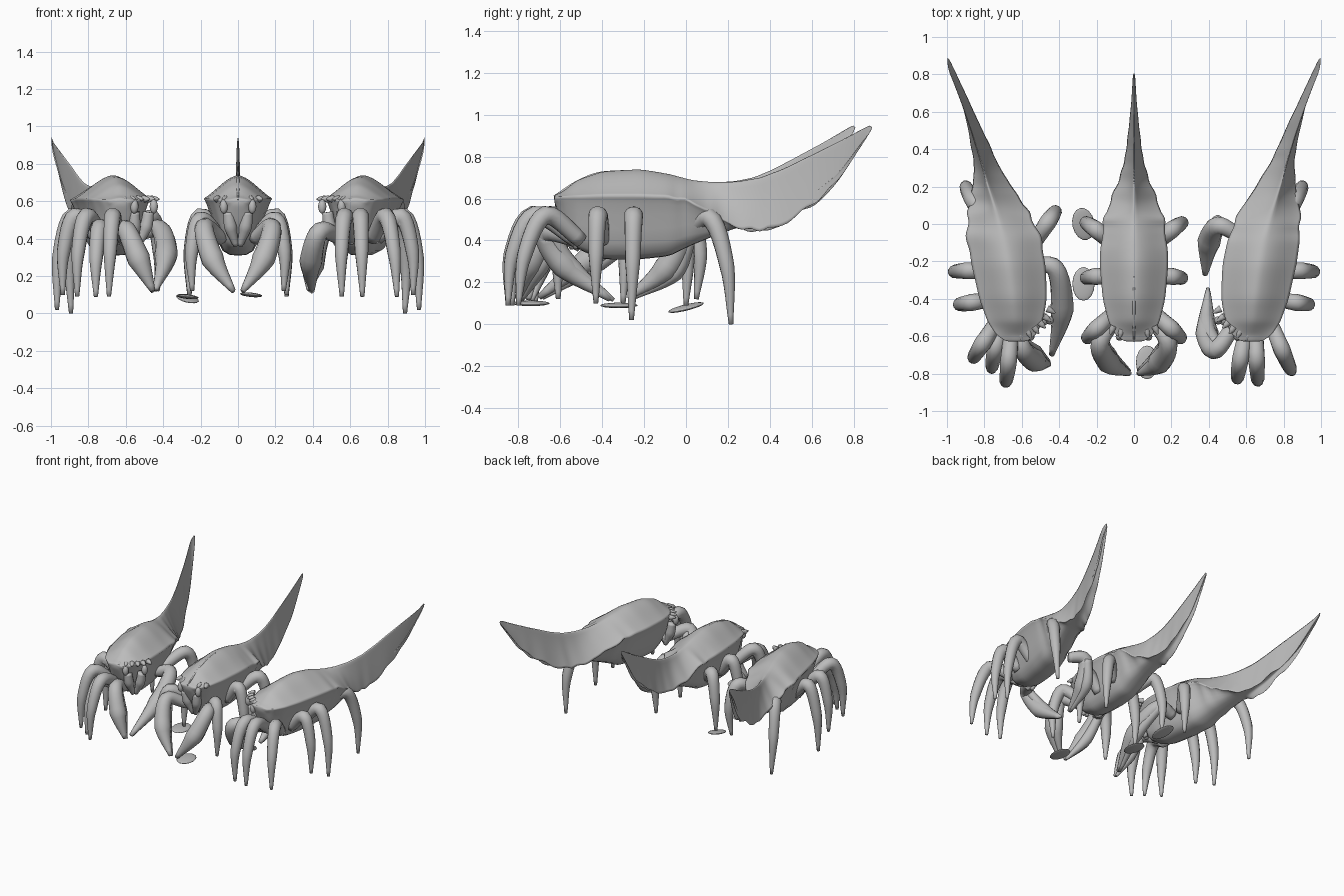
import bpy, bmesh, math, random
from mathutils import Vector

random.seed(4)
if "Cube" in bpy.data.objects:
    bpy.data.objects.remove(bpy.data.objects["Cube"])

grey = bpy.data.materials.new("shell_grey")
grey.use_nodes = True
grey.diffuse_color = (0.5, 0.5, 0.5, 1)
grey.node_tree.nodes["Principled BSDF"].inputs["Base Color"].default_value = (0.5, 0.5, 0.5, 1)


def add_mesh(name, bm):
    bmesh.ops.recalc_face_normals(bm, faces=bm.faces)
    me = bpy.data.meshes.new(name)
    bm.to_mesh(me)
    bm.free()
    me.materials.append(grey)
    me.polygons.foreach_set("use_smooth", [True] * len(me.polygons))
    ob = bpy.data.objects.new(name, me)
    bpy.context.collection.objects.link(ob)
    return ob


def tube(name, points, radii):
    """Tapered round limb along a smooth path."""
    pts = [Vector(p) for p in points]
    ext = [2 * pts[0] - pts[1]] + pts + [2 * pts[-1] - pts[-2]]
    path = []
    for i in range(len(pts) - 1):
        a, b, c, d = ext[i:i + 4]
        for k in range(6):
            t = k / 6
            p = 0.5 * (2 * b + (c - a) * t + (2 * a - 5 * b + 4 * c - d) * t * t
                       + (3 * b - a - 3 * c + d) * t ** 3)
            path.append((p, radii[i] + (radii[i + 1] - radii[i]) * t))
    path.append((pts[-1], radii[-1]))
    bm, rings = bmesh.new(), []
    side = None
    for i, (p, r) in enumerate(path):
        direction = (path[min(i + 1, len(path) - 1)][0] - path[max(i - 1, 0)][0]).normalized()
        if side is None:
            side = direction.orthogonal()
        side = (side - direction * side.dot(direction)).normalized()
        up = direction.cross(side)
        rings.append([bm.verts.new(p + r * (side * math.cos(a) + up * math.sin(a)))
                      for a in (math.tau * k / 12 for k in range(12))])
    for a, b in zip(rings, rings[1:]):
        for k in range(12):
            bm.faces.new((a[k], a[k - 1], b[k - 1], b[k]))
    bm.faces.new(rings[0])
    bm.faces.new(rings[-1])
    return add_mesh(name, bm)


def blob(name, place, size, turn=(0, 0, 0)):
    bm = bmesh.new()
    bmesh.ops.create_uvsphere(bm, u_segments=16, v_segments=10, radius=1)
    ob = add_mesh(name, bm)
    ob.location, ob.scale, ob.rotation_euler = place, size, turn


# Shell stations: y, half width, ridge height, rim height, belly height
STATIONS = [
    (-.63, .05, .615, .607, .585), (-.59, .1, .632, .61, .49), (-.52, .138, .688, .612, .36),
    (-.40, .168, .73, .615, .31), (-.22, .184, .741, .615, .31), (-.08, .18, .718, .61, .325),
    (.03, .163, .69, .59, .38), (.12, .13, .685, .52, .42), (.22, .085, .695, .46, .46),
    (.32, .056, .715, .445, .49), (.42, .04, .758, .48, .53), (.54, .025, .82, .56, .61),
    (.66, .014, .882, .68, .72), (.81, .005, .96, .935, .935)]


def shell(name, turn):
    """Domed shell with a flared rim that sweeps back into a roof-like tail."""
    rows = []
    for a, b in zip(STATIONS, STATIONS[1:]):
        for t in (0, 1 / 3, 2 / 3):
            rows.append([p + (q - p) * t for p, q in zip(a, b)])
    rows.append(STATIONS[-1])
    bm, rings = bmesh.new(), []
    for y, w, top, rim, belly in rows:
        tail = min(1, max(0, (y + .1) / .3))
        if -.1 < y < .65:
            rim += random.uniform(-.016, .016)
            w *= random.uniform(.93, 1.08)
        cx = 0
        if turn:
            y = y * 1.1 if y > 0 else y
            w *= 1.08
            cx = turn * (.63 + .06 * (y + .6) + .125 * max(0, y + .6) ** 2)
        outline = []
        for u in (0, .12, .35, .6, .85):
            dome = .3 * (1 + math.cos(math.pi * u)) + .4 * (1 - u * u)
            roof = 1 - u ** .8
            outline.append((u, rim + (top - rim) * (dome + (roof - dome) * tail)))
        outline += [(1, rim), (.92, rim - .02 * (1 - tail)),
                    (.7, belly + (rim - belly) * .48), (.5, belly), (0, belly)]
        pairs = outline + [(-u, z) for u, z in outline[-2:0:-1]]
        ridge = turn * .025 * tail * (top - rim > .03)
        rings.append([bm.verts.new((cx + u * w + ridge * (1 - abs(u)), y, z)) for u, z in pairs])
    crease = bm.edges.layers.float.new("crease_edge")
    n = len(rings[0])
    for a, b in zip(rings, rings[1:]):
        for k in range(n):
            bm.faces.new((a[k], a[k - 1], b[k - 1], b[k]))
        for k in (5, n - 5):
            bm.edges.get((a[k], b[k]))[crease] = .95
    bm.faces.new(rings[0])
    bm.faces.new(rings[-1])
    smooth = add_mesh(name, bm).modifiers.new("smooth", "SUBSURF")
    smooth.levels = smooth.render_levels = 1


def leg(name, hip, knee, foot):
    hip, knee, foot = Vector(hip), Vector(knee), Vector(foot)
    shin = knee.lerp(foot, .45) + (knee - hip) * Vector((.25, .25, 0))
    tube(name, (hip, knee, shin, foot), (.038, .046, .036, .011))


def claw(name, base, elbow, palm, tip):
    """Heavy curved pincer with a slimmer second finger."""
    base, elbow, palm, tip = (Vector(p) for p in (base, elbow, palm, tip))
    tube(name + "_arm", (base, elbow, palm, tip), (.038, .05, .062, .014))
    inset = Vector((0, .03, -.01))
    tube(name + "_finger", (elbow + inset, palm + inset * 1.5, tip + inset * .5), (.03, .042, .01))


def face(prefix, middle, normal_angle, half):
    """Eyes, brow spines and mouth parts, fanned around the facing direction."""
    out = Vector((math.sin(normal_angle), -math.cos(normal_angle), 0))
    across = Vector((-out.y, out.x, 0))
    m = Vector(middle)
    for s in (-1, 1):
        blob(prefix + "_eye", m + across * s * half * .8 + out * .012 + Vector((0, 0, -.04)),
             (.022, .022, .038))
        tube(prefix + "_mouth_part", [m + across * s * .05 + out * -.01 + Vector((0, 0, -.07)),
                                      m + across * s * .04 + out * -.02 + Vector((0, 0, -.15)),
                                      m + across * s * .01 + out * -.05 + Vector((0, 0, -.25))],
             (.03, .035, .015))
    for k in range(6):
        u = (k - 2.5) / 2.5
        root = m + across * u * half * 1.15 - out * (.015 + .03 * u * u)
        point = (out + across * u * .4) * .045
        tube(prefix + "_brow_spine", (root, root + point * .5, root + point), (.02, .015, .004))


# Central creature
shell("centre_shell", 0)
face("centre", (0, -.59, .612), 0, .095)
tube("centre_keel", ((0, -.28, .733), (0, -.42, .718), (0, -.53, .672), (0, -.63, .61)),
     (.004, .008, .008, .004))
for s, side in ((1, "left"), (-1, "right")):
    leg(f"centre_{side}_rear_leg", (s * .1, -.12, .42), (s * .205, -.03, .51), (s * .26, 0, .09))
    leg(f"centre_{side}_middle_leg", (s * .09, -.28, .4), (s * .2, -.28, .52), (s * .26, -.3, .1))
    leg(f"centre_{side}_front_leg", (s * .09, -.46, .4), (s * .2, -.56, .5), (s * .245, -.61, .12))
    claw(f"centre_{side}_claw", (s * .09, -.5, .4), (s * .18, -.63, .46),
         (s * .135, -.74, .29), (s * .025, -.8, .12))
for place, turn in (((-.27, 0, .08), .25), ((-.27, -.32, .09), 0), ((.07, -.74, .1), 0)):
    blob("flat_foot_plate", place, (.06, .09, .012), (turn, .1, turn))

# Flanking creatures: legs shared by both, then the front legs of each
SHARED = {
    "rear": ((.74, -.04, .4), (.85, .11, .51), (.893, .215, 0)),
    "middle": ((.74, -.25, .4), (.885, -.25, .52), (.968, -.26, .02)),
    "third": ((.74, -.4, .4), (.87, -.42, .52), (.937, -.43, .1))}
FRONT = {
    1: {"outer_front": ((.72, -.5, .4), (.79, -.67, .52), (.85, -.8, .09)),
        "mid_front": ((.65, -.52, .4), (.655, -.72, .52), (.665, -.85, .09)),
        "inner_front": ((.61, -.52, .4), (.57, -.72, .52), (.555, -.83, .09))},
    -1: {"outer_front": ((.72, -.5, .4), (.81, -.64, .52), (.86, -.72, .09)),
         "mid_front": ((.7, -.5, .38), (.74, -.66, .46), (.76, -.79, .09)),
         "inner_front": ((.65, -.52, .4), (.67, -.73, .52), (.69, -.85, .09))}}
for s, side in ((1, "left"), (-1, "right")):
    shell(f"{side}_shell", s)
    face(side, (s * .51, -.55, .612), -s * .7, .085)
    for part, joints in (SHARED | FRONT[s]).items():
        leg(f"{side}_{part}_leg", *((s * x, y, z) for x, y, z in joints))

# Claws of the flanking creatures
claw("left_front_claw", (.56, -.5, .4), (.44, -.67, .44), (.39, -.58, .28), (.395, -.36, .12))
claw("left_rear_claw", (.56, -.06, .42), (.45, -.01, .42), (.4, -.1, .26), (.38, -.27, .13))
claw("right_front_claw", (-.62, -.52, .4), (-.6, -.66, .45), (-.53, -.73, .29), (-.455, -.75, .12))
claw("right_rear_claw", (-.55, -.22, .42), (-.42, -.24, .45), (-.385, -.46, .31), (-.44, -.7, .13))
leg("right_inner_rear_leg", (-.56, -.14, .42), (-.46, .01, .51), (-.43, .05, .12))
